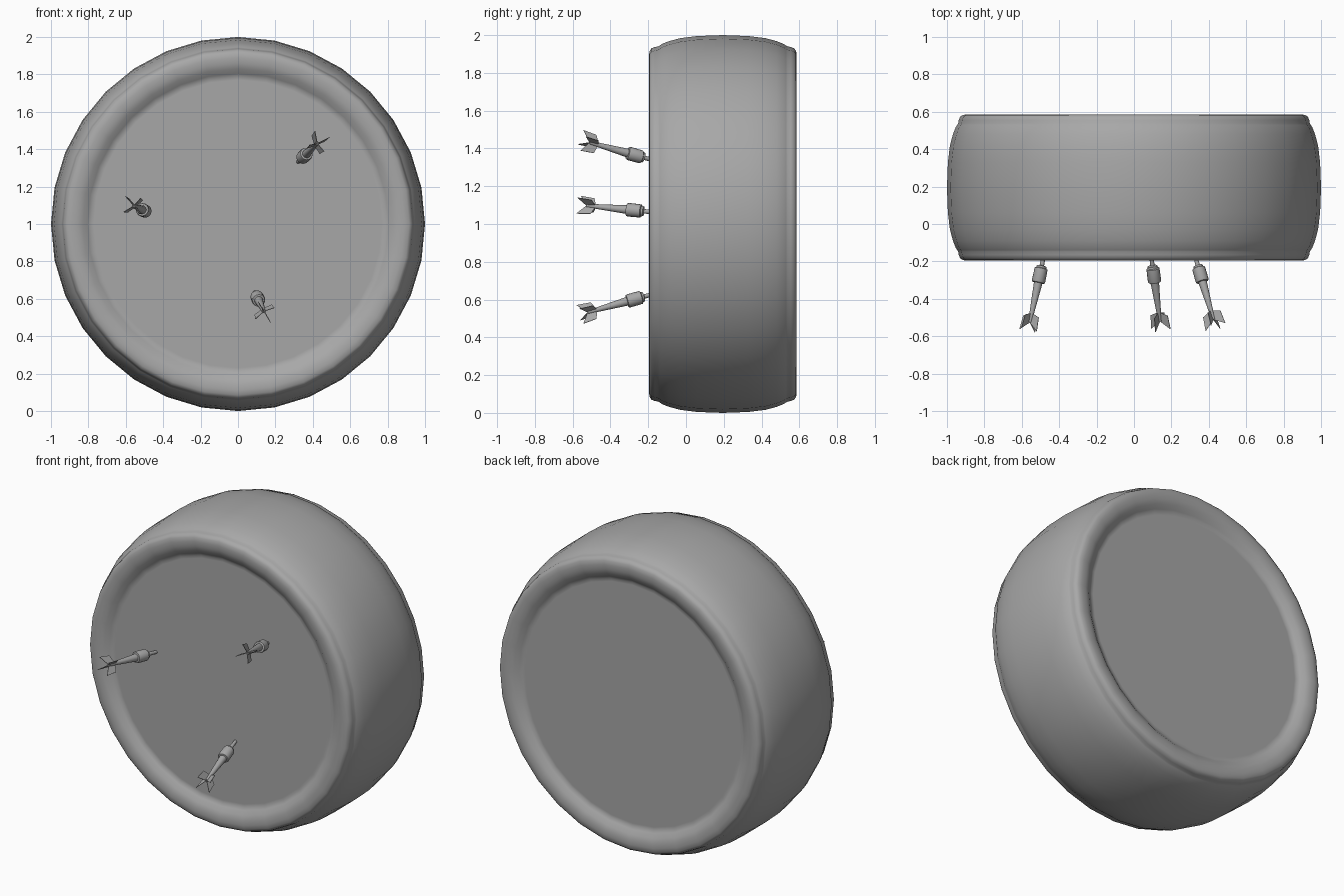
import bpy, bmesh, math
from mathutils import Vector

if "Cube" in bpy.data.objects:
    bpy.data.objects.remove(bpy.data.objects["Cube"])

grey = bpy.data.materials.new("dark_grey")
grey.diffuse_color = (0.39, 0.39, 0.39, 1)
grey.use_nodes = True
grey.node_tree.nodes["Principled BSDF"].inputs["Base Color"].default_value = grey.diffuse_color


def finish(bm, name, angle=40):
    bmesh.ops.remove_doubles(bm, verts=bm.verts, dist=1e-5)
    bmesh.ops.recalc_face_normals(bm, faces=bm.faces)
    me = bpy.data.meshes.new(name)
    bm.to_mesh(me)
    bm.free()
    me.materials.append(grey)
    ob = bpy.data.objects.new(name, me)
    bpy.context.collection.objects.link(ob)
    bpy.ops.object.select_all(action='DESELECT')
    bpy.context.view_layer.objects.active = ob
    ob.select_set(True)
    bpy.ops.object.shade_smooth_by_angle(angle=math.radians(angle))
    return ob


def lathe(bm, profile, origin, axis, u, steps):
    """Revolve (radius, distance) pairs around an axis."""
    v = axis.cross(u)
    rings = []
    for r, t in profile:
        c = origin + axis * t
        if r == 0:
            rings.append([bm.verts.new(c)] * steps)
        else:
            rings.append([bm.verts.new(c + r * (u * math.cos(a) + v * math.sin(a)))
                          for a in (math.tau * i / steps for i in range(steps))])
    for A, B in zip(rings, rings[1:]):
        for i in range(steps):
            j = (i + 1) % steps
            bm.faces.new(list(dict.fromkeys([A[i], A[j], B[j], B[i]])))


# Wheel-shaped board: one half profile, mirrored about its middle plane
MID = 0.195
half = [(0, -0.155), (0.77, -0.155), (0.787, -0.155), (0.805, -0.165), (0.83, -0.184),
        (0.86, -0.194), (0.89, -0.196), (0.915, -0.193), (0.93, -0.183), (0.937, -0.165),
        (0.94, -0.148), (0.945, -0.139), (0.953, -0.128), (0.968, -0.09), (0.984, -0.03),
        (0.995, 0.06), (1.0, MID)]
profile = half + [(r, 2 * MID - y) for r, y in reversed(half[:-1])]
bm = bmesh.new()
lathe(bm, profile, Vector((0, 0, 1)), Vector((0, 1, 0)), Vector((1, 0, 0)), 32)
finish(bm, "round_board", 80)

# Darts: point where each enters the board, tail position, fin roll
darts = [((0.335, -0.2, 1.345), (0.43, -0.53, 1.437), 25),
         ((-0.488, -0.2, 1.065), (-0.558, -0.53, 1.098), 38),
         ((0.096, -0.2, 0.622), (0.14, -0.53, 0.53), 30)]
body = [(0, -0.06), (0.01, -0.05), (0.012, 0.022), (0.026, 0.026), (0.028, 0.036),
        (0.035, 0.04), (0.036, 0.108), (0.033, 0.116), (0.023, 0.118),
        (0.012, 0.29), (0.01, 0.335), (0, 0.335)]
fin = [(0.0, 0.283), (0.053, 0.303), (0.06, 0.378), (0.0, 0.335)]
for n, (tip, tail, roll) in enumerate(darts, 1):
    tip = Vector(tip)
    d = (Vector(tail) - tip).normalized()
    u = Vector((1, 0, 0))
    u = (u - d * u.dot(d)).normalized()
    v = d.cross(u)
    # needle, barrel and tapered shaft
    bm = bmesh.new()
    lathe(bm, body, tip, d, u, 16)
    finish(bm, f"dart_body_{n}")
    # four thin swept fins
    bm = bmesh.new()
    for k in range(4):
        a = math.radians(roll + 90 * k)
        out = u * math.cos(a) + v * math.sin(a)
        side = d.cross(out) * 0.0015
        p, q = [[bm.verts.new(tip + d * t + out * r + side * s) for r, t in fin] for s in (-1, 1)]
        bm.faces.new(p)
        bm.faces.new(q[::-1])
        for i in range(4):
            j = (i + 1) % 4
            bm.faces.new([p[i], q[i], q[j], p[j]])
    finish(bm, f"dart_fins_{n}", 20)
